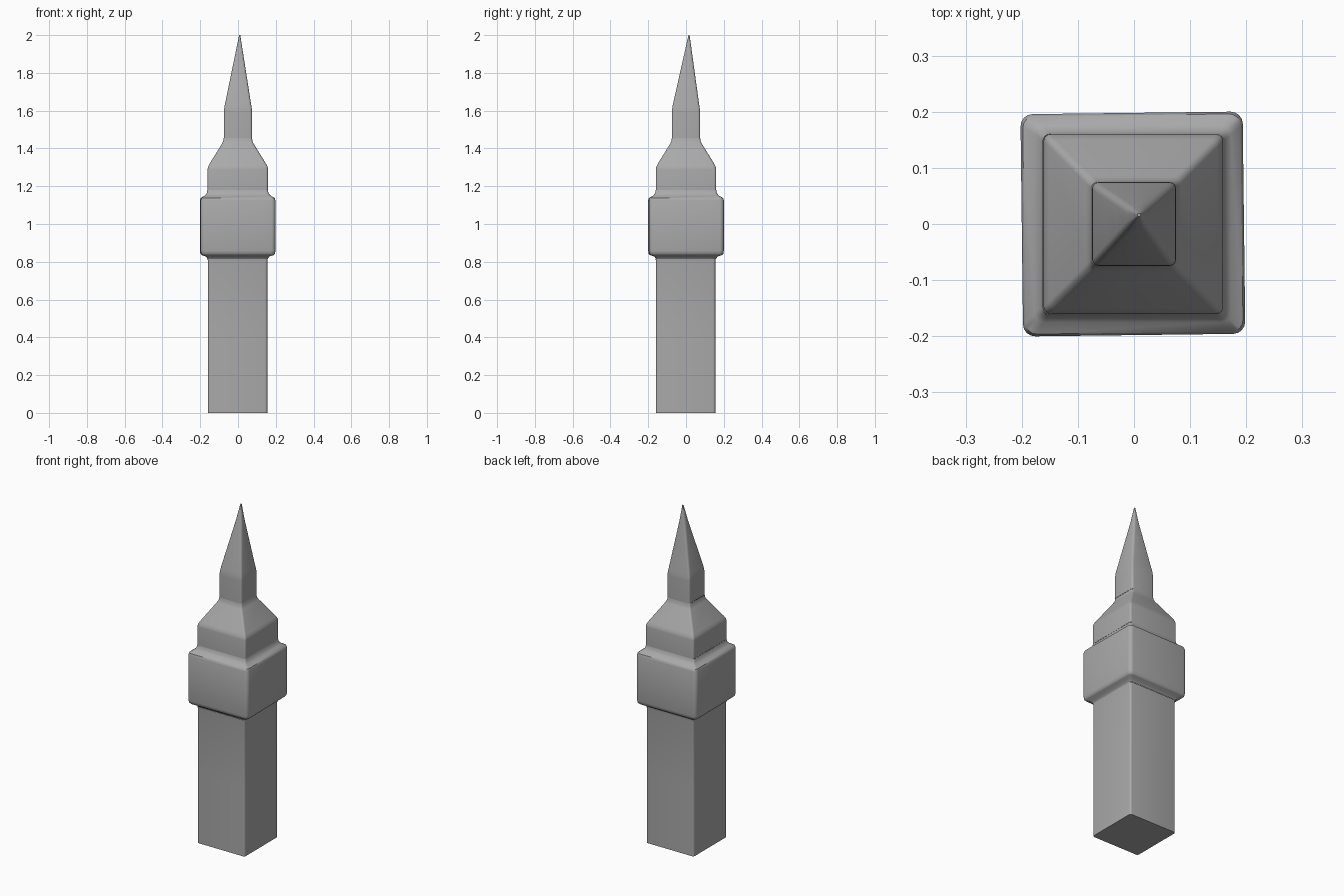
import bpy
import bmesh
import math
from mathutils import Matrix

if "Cube" in bpy.data.objects:
    bpy.data.objects.remove(bpy.data.objects["Cube"])

stone = bpy.data.materials.new("grey stone")
stone.diffuse_color = (0.40, 0.40, 0.40, 1)
stone.use_nodes = True
stone.node_tree.nodes["Principled BSDF"].inputs["Base Color"].default_value = stone.diffuse_color


def ring(half, z, radius, shift=(0, 0), turn=0):
    """Square outline with rounded corners at height z."""
    r = min(radius, half * 0.6)
    rot = Matrix.Rotation(math.radians(turn), 3, 'Z')
    pts = []
    for corner in range(4):
        a0 = corner * math.pi / 2
        mid = a0 + math.pi / 4
        cx = math.copysign(half - r, math.cos(mid))
        cy = math.copysign(half - r, math.sin(mid))
        for i in range(5):
            a = a0 + i * math.pi / 8
            p = rot @ Matrix.Translation((cx, cy, z)).to_translation() \
                + rot @ Matrix.Translation((r * math.cos(a), r * math.sin(a), 0)).to_translation()
            pts.append((p.x + shift[0], p.y + shift[1], p.z))
    return pts


def loft(name, rings, cap_bottom=False, cap_top=False):
    """Skin a stack of outlines into one part."""
    bm = bmesh.new()
    loops = [[bm.verts.new(p) for p in r] for r in rings]
    for low, high in zip(loops, loops[1:]):
        n = len(low)
        for i in range(n):
            j = (i + 1) % n
            bm.faces.new((low[i], low[j], high[j], high[i]))
    if cap_bottom:
        bm.faces.new(loops[0][::-1])
    if cap_top:
        bm.faces.new(loops[-1])
    mesh = bpy.data.meshes.new(name)
    bm.to_mesh(mesh)
    bm.free()
    mesh.materials.append(stone)
    ob = bpy.data.objects.new(name, mesh)
    bpy.context.collection.objects.link(ob)
    bpy.context.view_layer.objects.active = ob
    ob.select_set(True)
    bpy.ops.object.shade_smooth_by_angle(angle=math.radians(40))
    ob.select_set(False)


# (half width, height) profiles; neighbouring parts share their end outline
shaft = [(0.157, 0), (0.157, 0.40), (0.157, 0.80), (0.159, 0.815)]
clock_stage = [(0.159, 0.815), (0.168, 0.828), (0.188, 0.835), (0.195, 0.842),
               (0.198, 0.858), (0.198, 1.125), (0.194, 1.138), (0.175, 1.150),
               (0.164, 1.162), (0.160, 1.18)]
upper_stage = [(0.160, 1.18), (0.160, 1.29), (0.158, 1.302), (0.150, 1.318),
               (0.084, 1.425), (0.078, 1.437), (0.075, 1.455)]
spire = [(0.075, 1.455), (0.075, 1.59), (0.074, 1.605), (0.070, 1.63)]

loft("shaft", [ring(h, z, 0.012, (-0.002, -0.002)) for h, z in shaft], cap_bottom=True)
# The clock stage is turned very slightly
loft("clock_stage", [ring(h, z, 0.012 + 0.25 * max(0, h - 0.16), (-0.002, 0), 0.7 if h > 0.18 else 0)
                     for h, z in clock_stage])
loft("upper_stage", [ring(h, z, 0.012, (-0.001, 0)) for h, z in upper_stage])

# Spire: the tip leans slightly off centre
tip = [ring(0.070 + (0.003 - 0.070) * t, 1.63 + 0.37 * t, 0.012, (0.009 * t, 0.016 * t))
       for t in (0.25, 0.5, 0.75, 1)]
loft("spire", [ring(h, z, 0.012) for h, z in spire] + tip, cap_top=True)
